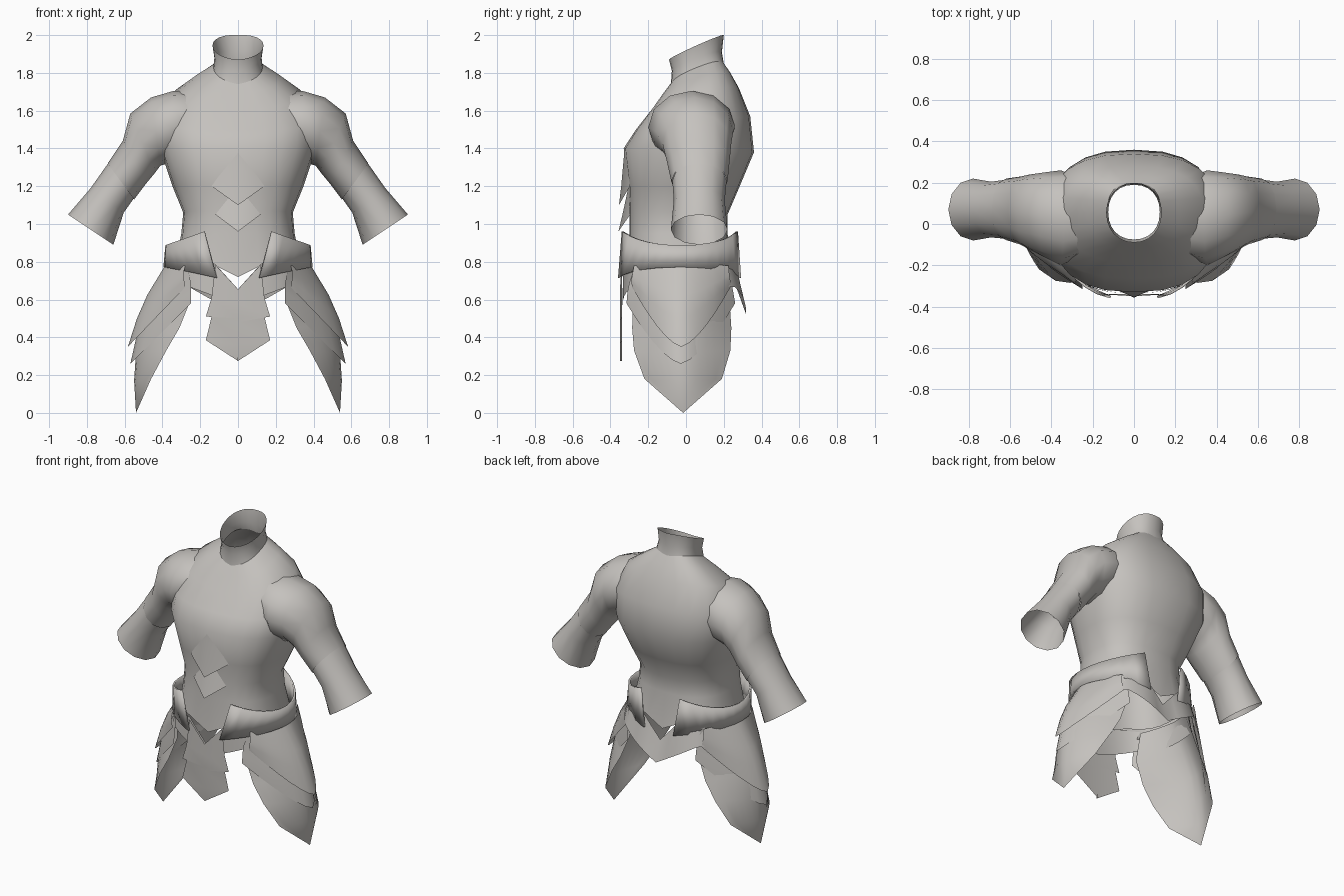
import bpy, bmesh, math

if "Cube" in bpy.data.objects:
    bpy.data.objects.remove(bpy.data.objects["Cube"])

steel = bpy.data.materials.new("warm grey steel")
steel.use_nodes = True
COLOUR = (0.56, 0.54, 0.515, 1)
steel.diffuse_color = COLOUR
steel.node_tree.nodes["Principled BSDF"].inputs["Base Color"].default_value = COLOUR


def lerp(a, b, t):
    return a + (b - a) * t


def loft(name, rows, closed=False, mirror=False, thick=0, angle=40):
    """Skin a sheet or tube through rows of points."""
    bm = bmesh.new()
    grid = [[bm.verts.new(p) for p in row] for row in rows]
    n = len(rows[0])
    for lower, upper in zip(grid, grid[1:]):
        for i in range(n if closed else n - 1):
            j = (i + 1) % n
            bm.faces.new((lower[i], lower[j], upper[j], upper[i]))
    bmesh.ops.remove_doubles(bm, verts=bm.verts, dist=0.0005)
    bmesh.ops.recalc_face_normals(bm, faces=bm.faces)
    mesh = bpy.data.meshes.new(name)
    bm.to_mesh(mesh)
    bm.free()
    mesh.materials.append(steel)
    mesh.shade_smooth()
    mesh.set_sharp_from_angle(angle=math.radians(angle))
    obj = bpy.data.objects.new(name, mesh)
    bpy.context.collection.objects.link(obj)
    if thick:
        mod = obj.modifiers.new("thickness", "SOLIDIFY")
        mod.thickness = thick
    if mirror:
        obj.modifiers.new("mirror", "MIRROR")
    return obj


def body_ring(w, yf, yb, zf, zb, lift=0, n=24, e=2.5):
    """Rounded ring, tilted from front to back height, sides lifted."""
    pts = []
    for i in range(n):
        a = math.tau * i / n
        c, s = math.cos(a), math.sin(a)
        x = w * math.copysign(abs(c) ** (2 / e), c)
        t = 0.5 + 0.5 * math.copysign(abs(s) ** (2 / e), s)
        pts.append((x, lerp(yf, yb, t), lerp(zf, zb, t) + lift * abs(c)))
    return pts


def arm_ring(xt, zt, xb, zb, yf, yb, n=12):
    """Ring given by its top point, bottom point and depth."""
    pts = []
    for i in range(n):
        a = math.tau * i / n
        t, u = 0.5 - 0.5 * math.cos(a), 0.5 + 0.5 * math.sin(a)
        pts.append((lerp(xt, xb, t), lerp(yf, yb, u), lerp(zt, zb, t)))
    return pts


# Torso shell, its lower edge pointed at the middle
bottom = [(x, y, min(.80, .72 + .5 * abs(x)))
          for x, y, z in body_ring(.33, -.315, .25, .72, .72)]
loft("torso", [bottom] + [body_ring(*r) for r in (
    (.30, -.30, .22, .95, .95),
    (.29, -.30, .22, 1.07, 1.05),
    (.345, -.305, .28, 1.20, 1.19),
    (.41, -.33, .36, 1.40, 1.38),
    (.42, -.265, .34, 1.50, 1.57),
    (.34, -.185, .28, 1.60, 1.72, .03),
    (.22, -.12, .235, 1.69, 1.80, .03),
    (.13, -.08, .20, 1.74, 1.85, .035))], closed=True)

# Collar, open at the top
loft("collar", [body_ring(*r) for r in (
    (.13, -.08, .20, 1.74, 1.85, .035, 24, 2.5),
    (.125, -.075, .19, 1.81, 1.91, .02, 24, 2.2),
    (.135, -.09, .20, 1.87, 2.0, .01, 24, 2.1))], closed=True)

# Pointed overlapping plates down the middle of the chest
for name, w, top, side, tip in (
        ("chest_plate", .14, (-.325, 1.40), (-.297, 1.20), (-.355, 1.10)),
        ("belly_plate", .12, (-.304, 1.20), (-.295, 1.05), (-.358, .96))):
    loft(name, [[(0, *top)] * 3,
                [(-w, *side), (0, lerp(top[0], tip[0], .6), side[1]), (w, *side)],
                [(-w, *side), (0, *tip), (w, *side)]])

# Shoulders and sleeves
loft("shoulder_guards", [arm_ring(*r) for r in (
    (.22, 1.70, .33, 1.36, -.16, .23),
    (.34, 1.705, .37, 1.32, -.20, .26),
    (.46, 1.67, .41, 1.31, -.16, .25),
    (.57, 1.585, .44, 1.27, -.125, .24),
    (.61, 1.44, .49, 1.21, -.10, .23),
    (.69, 1.32, .55, 1.13, -.078, .22))], closed=True, mirror=True, angle=60)
loft("sleeves", [arm_ring(*r) for r in (
    (.685, 1.325, .552, 1.135, -.072, .215),
    (.78, 1.19, .605, 1.06, -.065, .205),
    (.90, 1.05, .66, .89, -.08, .22))], closed=True, mirror=True, angle=60)

# Belt plates wrapping each hip, with slanted ends
low, high = [], []
for i in range(13):
    t = i / 12
    k = abs(2 * t - 1)
    a_top = math.radians(lerp(-62, 68, t))
    a_low = math.radians(lerp(-73, 74, t))
    rim = lerp(.887, .96, k ** 2)
    hem = lerp(.772, .715, k ** 2)
    high.append((.385 * math.cos(a_top), -.04 + .34 * math.sin(a_top), rim))
    low.append((.395 * math.cos(a_low), -.035 + .34 * math.sin(a_low), hem))
loft("belt_plates", [low, high], mirror=True, thick=.012)

# Skirt band below the belt: notched above and pointed below
ring = body_ring(.36, -.335, .27, 0, 0, 0, 48)
top = [(x, y, min(.80, .655 + 1.1 * abs(x))) for x, y, z in ring]
hem = [(x * 1.06, y, min(.67, .57 + .4 * abs(x))) if y < 0 else
       (x * 1.06, y * 1.18, min(.67, .52 + .6 * abs(x))) for x, y, z in ring]
loft("skirt_band", [hem, top], closed=True)

# Stepped front tabard ending in a point
rows = [(.12, .785, .655), (.14, .61, .58), (.17, .51, .50),
        (.14, .509, .48), (.17, .385, .36), (0, .275, .275)]
loft("front_tabard", [[(-w, -.34, z), (0, -.35, zc), (w, -.34, z)]
                      for w, z, zc in rows])


def leaf(name, rows, bulge):
    """Curved hip plate: each row gives middle x, z, edge x, z and depth."""
    cols = [i / 6 - 1 for i in range(13)]
    loft(name, [[(lerp(xe, xm, 1 - abs(u) ** bulge),
                  lerp(yf, yb, .5 + .5 * u),
                  lerp(ze, zm, 1 - abs(u) ** bulge)) for u in cols]
                for xm, zm, xe, ze, yf, yb in rows], mirror=True)


# Three overlapping hip plates on each side
leaf("long_hip_plates", [
    (.35, .80, .26, .78, -.25, .20),
    (.45, .62, .25, .60, -.28, .23),
    (.51, .48, .31, .45, -.285, .24),
    (.54, .32, .38, .33, -.275, .235),
    (.55, .17, .46, .18, -.22, .19),
    (.54, 0, .54, 0, -.015, -.015)], 1.6)
leaf("middle_hip_plates", [
    (.365, .80, .27, .78, -.27, .22),
    (.465, .62, .25, .69, -.30, .24),
    (.525, .46, .25, .64, -.31, .25),
    (.57, .26, .25, .58, -.315, .26)], 1.5)
leaf("upper_hip_plates", [
    (.38, .79, .28, .78, -.275, .225),
    (.48, .625, .29, .73, -.285, .23),
    (.535, .50, .285, .70, -.29, .235),
    (.583, .35, .28, .665, -.285, .235)], 1.5)
